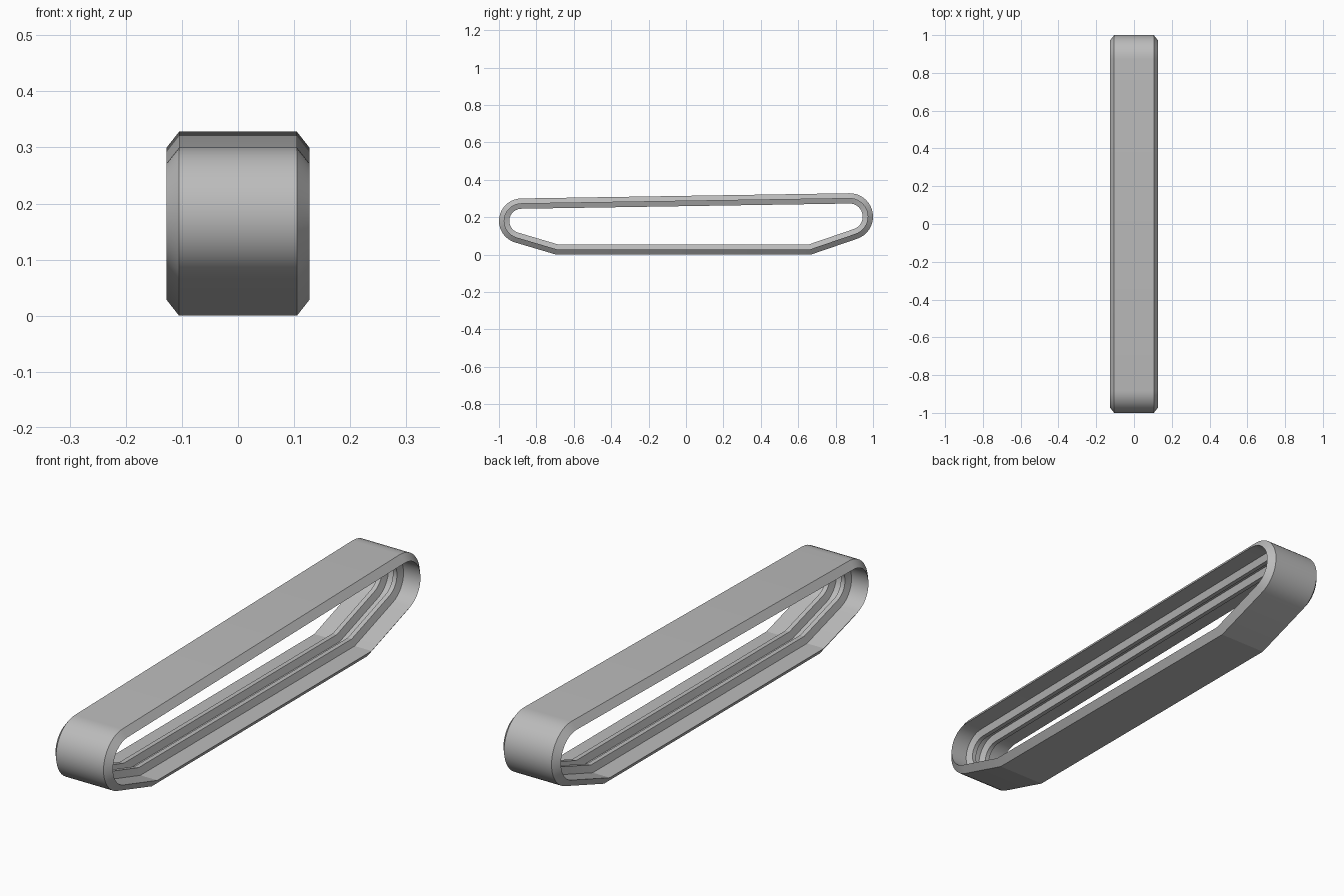
import bpy, bmesh, math
from mathutils import Vector

if "Cube" in bpy.data.objects:
    bpy.data.objects.remove(bpy.data.objects["Cube"])

# One flat colour
mat = bpy.data.materials.new("track_grey")
mat.diffuse_color = (0.5, 0.5, 0.5, 1)
mat.use_nodes = True
mat.node_tree.nodes["Principled BSDF"].inputs["Base Color"].default_value = mat.diffuse_color


def arc(cy, cz, r, a0, a1, n=18):
    return [Vector((cy + r * math.cos(math.radians(a0 + (a1 - a0) * i / n)),
                    cz + r * math.sin(math.radians(a0 + (a1 - a0) * i / n))))
            for i in range(n + 1)]


# Outer side outline (y, z), counter-clockwise
path = [Vector((-0.695, 0)), Vector((0.668, 0))]
path += arc(0.875, 0.203, 0.125, -71, 91)
path += arc(-0.88, 0.18, 0.12, 91, 252)

# Band cross-section (x, depth inward): chamfered rim and two inner guide ridges
half = [(0.105, 0), (0.127, 0.028), (0.052, 0.028), (0.042, 0.055),
        (0.024, 0.055), (0.014, 0.028)]
section = half + [(-x, d) for x, d in reversed(half)]


def inset(i, d):
    """Mitred inward offset of outline point i."""
    p = path[i]
    a = (p - path[i - 1]).normalized()
    b = (path[(i + 1) % len(path)] - p).normalized()
    na, nb = Vector((-a.y, a.x)), Vector((-b.y, b.x))
    return p + (na + nb) * (d / (1 + na.dot(nb)))


# Sweep the section around the closed outline
bm = bmesh.new()
rings = []
for i in range(len(path)):
    ring = []
    for x, d in section:
        q = inset(i, d)
        ring.append(bm.verts.new((x, q.x, q.y)))
    rings.append(ring)
m = len(section)
for i, r in enumerate(rings):
    s = rings[(i + 1) % len(rings)]
    for j in range(m):
        k = (j + 1) % m
        bm.faces.new((r[j], s[j], s[k], r[k]))
bmesh.ops.recalc_face_normals(bm, faces=bm.faces)
me = bpy.data.meshes.new("track_band")
bm.to_mesh(me)
bm.free()
me.materials.append(mat)
ob = bpy.data.objects.new("track_band", me)
bpy.context.collection.objects.link(ob)
bpy.context.view_layer.objects.active = ob
ob.select_set(True)
bpy.ops.object.shade_smooth_by_angle(angle=math.radians(15))
